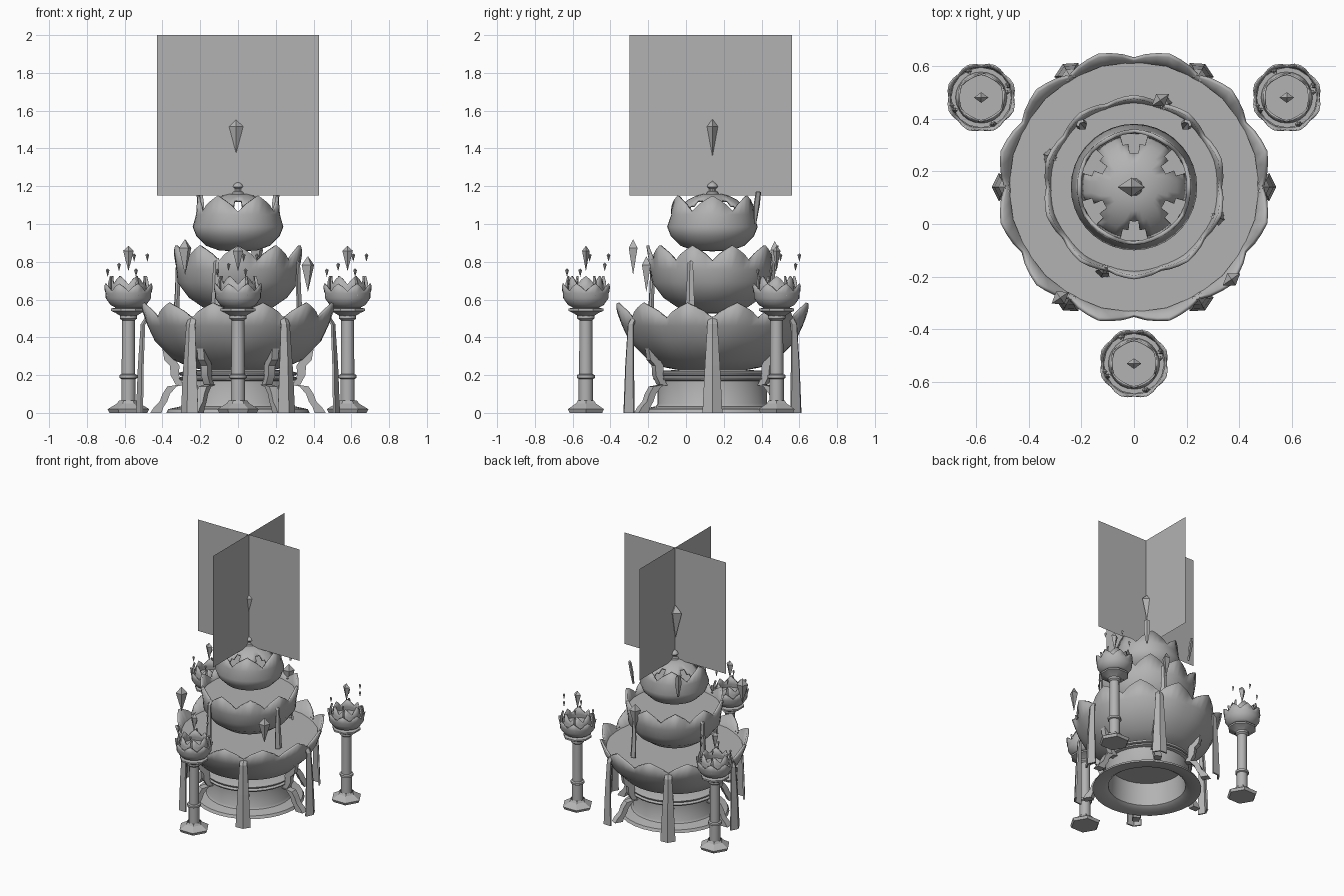
import bpy, bmesh, math
from math import sin, cos, pi, radians
from mathutils import Vector, Matrix

if "Cube" in bpy.data.objects:
    bpy.data.objects.remove(bpy.data.objects["Cube"])

stone = bpy.data.materials.new("grey stone")
stone.use_nodes = True
GREY = (0.45, 0.45, 0.45, 1)
stone.diffuse_color = GREY
stone.node_tree.nodes["Principled BSDF"].inputs["Base Color"].default_value = GREY

MID = Vector((0, 0.14, 0))


def finish(name, bm, loc=(0, 0, 0), angle=None, thick=0, recalc=True):
    bmesh.ops.remove_doubles(bm, verts=bm.verts, dist=0.0002)
    if recalc:
        bmesh.ops.recalc_face_normals(bm, faces=bm.faces)
    me = bpy.data.meshes.new(name)
    bm.to_mesh(me)
    bm.free()
    ob = bpy.data.objects.new(name, me)
    bpy.context.collection.objects.link(ob)
    ob.location = loc
    me.materials.append(stone)
    if thick:
        m = ob.modifiers.new("thickness", "SOLIDIFY")
        m.thickness = thick
        m.offset = -1
    if angle:
        bpy.ops.object.select_all(action="DESELECT")
        ob.select_set(True)
        bpy.context.view_layer.objects.active = ob
        bpy.ops.object.shade_smooth_by_angle(angle=radians(angle))
    return ob


def grid(rows, closed=True):
    """Join rows of points with quads."""
    bm = bmesh.new()
    vs = [[bm.verts.new(p) for p in row] for row in rows]
    n = len(rows[0])
    for a, b in zip(vs, vs[1:]):
        for i in range(n if closed else n - 1):
            j = (i + 1) % n
            bm.faces.new((a[i], a[j], b[j], b[i]))
    return bm


def lathe(name, profile, n, loc, turn=0, angle=35):
    rows = [[(max(r, 1e-5) * cos(turn + 2 * pi * i / n),
              max(r, 1e-5) * sin(turn + 2 * pi * i / n), z) for i in range(n)]
            for r, z in profile]
    return finish(name, grid(rows), loc, angle)


def petal_bowl(name, profile, dip, petals, turn, loc, thick=0.015, seg=6):
    """Bowl whose upper rows rise and flare into pointed petals."""
    n = petals * seg
    z0, z1 = profile[-2][1], profile[-1][1]
    rows = []
    for k, (r, z) in enumerate(profile):
        row = []
        for i in range(n):
            w = 1 - abs((i % seg) / seg * 2 - 1)
            w = w ** 0.75
            a = turn + 2 * pi * i / n
            rr, zz = r, z
            if k == len(profile) - 1:
                zz = z1 - dip * (1 - w)
                rr = r - (r - profile[-2][0]) * (1 - w) * 0.8
            elif k == len(profile) - 2:
                rr = r * (1 - 0.02 * (1 - w))
            row.append((rr * cos(a), rr * sin(a), zz))
        rows.append(row)
    return finish(name, grid(rows), loc, 40, thick)


def disc(name, r, z, n, loc, turn=0):
    lathe(name, [(0, z), (r, z)], n, loc, turn)


def crystal(name, loc, low, high, wx, wy, belt=0.8, turn=0):
    zb = low + (high - low) * belt
    rows = [[(0, 0, low)] * 4,
            [(wx, 0, zb), (0, wy, zb), (-wx, 0, zb), (0, -wy, zb)],
            [(0, 0, high)] * 4]
    ob = finish(name, grid(rows), loc)
    ob.rotation_euler.z = turn


def ribbon(name, angle, path, loc):
    """Folded strip hanging outside a bowl; path holds (radius, height, half width)."""
    rows = [[(r - w * 0.5, -w, z), (r, 0, z), (r - w * 0.5, w, z)] for r, z, w in path]
    ob = finish(name, grid(rows, False), loc, None, 0.012)
    ob.rotation_euler.z = angle


def scroll(name, angle, path, width, loc):
    """Curved bracket swept along a radial path; path holds (radius, height, depth)."""
    rows = [[(r - d, -width, z), (r + d, -width, z), (r + d, width, z), (r - d, width, z)]
            for r, z, d in path]
    bm = grid(rows)
    bmesh.ops.holes_fill(bm, edges=bm.edges)
    ob = finish(name, bm, loc, 30)
    ob.rotation_euler.z = angle


# Hollow round base with mouldings
lathe("base_drum", [(0, 0.19), (0.26, 0.19), (0.27, 0.02), (0.30, 0), (0.38, 0), (0.37, 0.02),
                    (0.30, 0.035), (0.29, 0.05), (0.29, 0.17), (0.31, 0.175), (0.315, 0.185),
                    (0.29, 0.195), (0.31, 0.2), (0.315, 0.212), (0.28, 0.222), (0.15, 0.23)],
      32, MID)

# Three stacked petal bowls with flat floors
petal_bowl("lower_bowl", [(0, 0.215), (0.14, 0.22), (0.25, 0.24), (0.34, 0.28), (0.44, 0.38),
                          (0.485, 0.46), (0.525, 0.58)], 0.08, 12, 0, MID)
disc("lower_floor", 0.475, 0.485, 24, MID)
petal_bowl("middle_bowl", [(0, 0.525), (0.1, 0.53), (0.18, 0.555), (0.26, 0.61), (0.32, 0.69),
                           (0.33, 0.76), (0.35, 0.885)], 0.08, 10, 0, MID)
disc("middle_floor", 0.325, 0.79, 20, MID)
petal_bowl("upper_bowl", [(0, 0.855), (0.1, 0.86), (0.17, 0.885), (0.22, 0.935), (0.24, 0.985),
                          (0.222, 1.05), (0.215, 1.15)], 0.085, 6, radians(-30), MID)
disc("upper_floor", 0.22, 1.03, 24, MID)

# Dome with six arched openings
rings = [(0.2, 1.03), (0.19, 1.07), (0.165, 1.1), (0.13, 1.128), (0.09, 1.148), (0.05, 1.158),
         (0, 1.16)]
bm = grid([[(max(r, 1e-5) * cos(2 * pi * i / 48), max(r, 1e-5) * sin(2 * pi * i / 48), z)
            for i in range(48)] for r, z in rings])
holes = []
for f in bm.faces:
    c = f.calc_center_median()
    off = abs((math.degrees(math.atan2(c.y, c.x)) % 60) - 30)
    if c.z < 1.12 and off < (15 if c.z < 1.1 else 10):
        holes.append(f)
bmesh.ops.delete(bm, geom=holes, context="FACES")
finish("pierced_dome", bm, MID, 40, 0.012)
lathe("finial", [(0.035, 1.155), (0.03, 1.17), (0.018, 1.175), (0.018, 1.185), (0.03, 1.197),
                 (0.024, 1.21), (0, 1.228)], 10, MID)

# Scroll feet, upper brackets and long ribbons around the base
for i in range(6):
    a = i * pi / 3
    scroll("scroll_foot", a, [(0.435, 0, 0.03), (0.42, 0.03, 0.025), (0.395, 0.06, 0.02),
                              (0.38, 0.1, 0.02), (0.35, 0.14, 0.024), (0.29, 0.15, 0.02)],
           0.025, MID)
    scroll("scroll_bracket", a, [(0.31, 0.15, 0.02), (0.335, 0.2, 0.022), (0.335, 0.25, 0.025),
                                 (0.36, 0.28, 0.03), (0.39, 0.35, 0.012)], 0.02, MID)
    ribbon("long_ribbon", a, [(0.49, 0.51, 0.022), (0.515, 0.47, 0.027), (0.53, 0.25, 0.04),
                              (0.54, 0, 0.053)], MID)

# Short ribbons on the middle bowl
for i in range(4):
    ribbon("short_ribbon", radians(-20 + 90 * i),
           [(0.325, 0.82, 0.01), (0.35, 0.79, 0.015), (0.355, 0.65, 0.022), (0.365, 0.5, 0.028)],
           MID)

# Two tall fins behind the upper bowl
for a in (50, 130):
    ribbon("back_fin", radians(a), [(0.33, 1.17, 0.018), (0.32, 1.1, 0.022), (0.3, 1.0, 0.006)],
           MID)

# Floating crystals
crystal("top_crystal", (-0.01, 0.14, 0), 1.32, 1.565, 0.052, 0.036)
for x, y, low in ((-0.28, -0.28, 0.73), (0.37, -0.21, 0.64), (0.1, 0.47, 0.72)):
    crystal("side_crystal", (x, y, 0), low, low + 0.19, 0.04, 0.028, 0.75, 0.6)

# Three pillars, each with a double petal cup, a crystal and small shards
for x, y in ((0, -0.53), (-0.58, 0.48), (0.58, 0.48)):
    at = (x, y, 0)
    lathe("pillar_base", [(0, 0), (0.1, 0), (0.11, 0.02), (0.085, 0.035), (0.06, 0.05),
                          (0.05, 0.065)], 6, at, 0, 20)
    lathe("pillar_shaft", [(0.038, 0.05), (0.038, 0.18), (0.048, 0.185), (0.048, 0.2),
                           (0.036, 0.205), (0.034, 0.49), (0.046, 0.5), (0.046, 0.515),
                           (0.036, 0.52)], 12, at)
    lathe("pillar_capital", [(0.04, 0.51), (0.075, 0.53), (0.1, 0.54), (0.1, 0.552),
                             (0.06, 0.56), (0, 0.56)], 8, at, pi / 8, 20)
    petal_bowl("outer_cup", [(0.05, 0.555), (0.09, 0.575), (0.115, 0.61), (0.117, 0.635),
                             (0.128, 0.685)], 0.04, 8, 0, at, 0.006, 4)
    petal_bowl("inner_cup", [(0.07, 0.58), (0.1, 0.62), (0.095, 0.665), (0.088, 0.725)],
               0.045, 6, radians(-30), at, 0.008, 4)
    disc("cup_floor", 0.115, 0.64, 16, at)
    crystal("cup_crystal", at, 0.75, 0.885, 0.028, 0.02)
    for sx, sy, low in ((-0.11, -0.03, 0.72), (0.03, 0.12, 0.8), (0.1, 0.02, 0.8),
                        (-0.05, 0.1, 0.75), (0.04, -0.1, 0.72)):
        crystal("cup_shard", (x + sx, y + sy, 0), low, low + 0.045, 0.01, 0.01)
    for i in range(4):
        ob = ribbon("cup_ribbon", radians(25 + 90 * i),
                    [(0.108, 0.725, 0.006), (0.118, 0.69, 0.01), (0.122, 0.62, 0.014)], at)

# Two crossed upright panels above the dome
for name, d in (("cross_panel", Vector((0.43, 0, 0))), ("long_panel", Vector((0, 0.43, 0)))):
    rows = [[tuple(Vector((0, 0, z)) - d), tuple(Vector((0, 0, z)) + d)] for z in (1.15, 2.0)]
    finish(name, grid(rows, False), (0, 0.13, 0))
